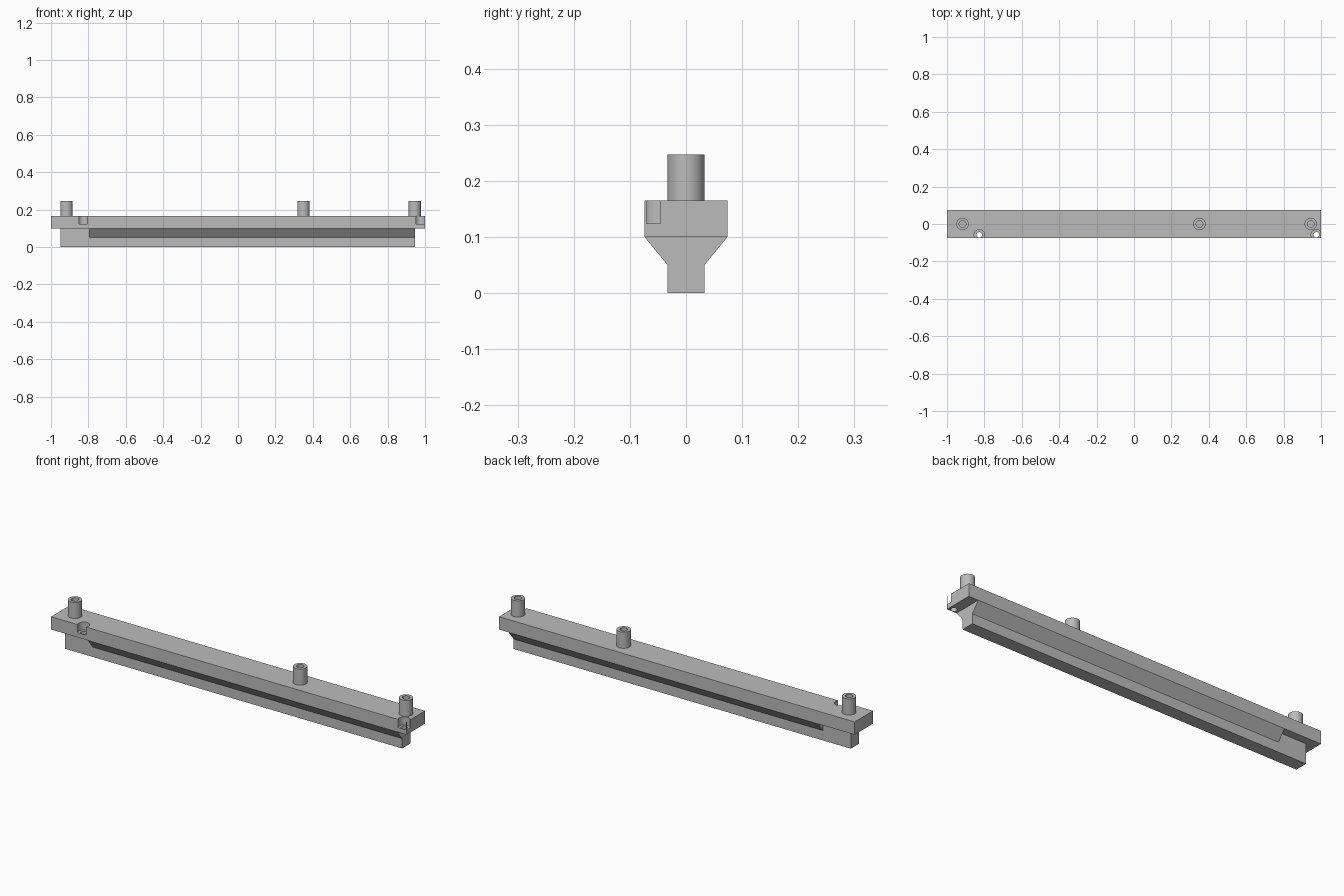
import bpy, bmesh, math

cube = bpy.data.objects.get("Cube")
if cube:
    bpy.data.objects.remove(cube, do_unlink=True)

grey = bpy.data.materials.new("plain grey")
grey.use_nodes = True
colour = (0.5, 0.5, 0.5, 1)
grey.diffuse_color = colour
grey.node_tree.nodes["Principled BSDF"].inputs["Base Color"].default_value = colour


def make_object(name, bm):
    bmesh.ops.recalc_face_normals(bm, faces=bm.faces)
    mesh = bpy.data.meshes.new(name)
    bm.to_mesh(mesh)
    bm.free()
    mesh.materials.append(grey)
    obj = bpy.data.objects.new(name, mesh)
    bpy.context.collection.objects.link(obj)
    return obj


def bar(name, x0, x1, z0, z1, half_low, half_high):
    """Straight bar along x with a symmetric four-sided section."""
    bm = bmesh.new()
    section = [(-half_low, z0), (half_low, z0), (half_high, z1), (-half_high, z1)]
    face = bm.faces.new([bm.verts.new((x0, y, z)) for y, z in section])
    ext = bmesh.ops.extrude_face_region(bm, geom=[face])
    moved = [v for v in ext["geom"] if isinstance(v, bmesh.types.BMVert)]
    bmesh.ops.translate(bm, vec=(x1 - x0, 0, 0), verts=moved)
    return make_object(name, bm)


def cylinder(name, x, y, z0, z1, radius):
    bm = bmesh.new()
    bmesh.ops.create_cone(bm, cap_ends=True, segments=32, radius1=radius,
                          radius2=radius, depth=z1 - z0)
    bmesh.ops.translate(bm, vec=(x, y, (z0 + z1) / 2), verts=bm.verts)
    return make_object(name, bm)


def combine(target, other, operation):
    """Apply a boolean and discard the helper."""
    mod = target.modifiers.new("Boolean", "BOOLEAN")
    mod.operation = operation
    mod.solver = "EXACT"
    mod.object = other
    activate(target)
    bpy.ops.object.modifier_apply(modifier=mod.name)
    bpy.data.objects.remove(other, do_unlink=True)


def activate(obj):
    bpy.ops.object.select_all(action="DESELECT")
    obj.select_set(True)
    bpy.context.view_layer.objects.active = obj


def smooth(obj):
    activate(obj)
    bpy.ops.object.shade_smooth_by_angle(angle=math.radians(30))


BAR_LOW, BAR_TOP, PEG_TOP = 0.1, 0.165, 0.247

# Lower rail with the flared shoulders that carry the top bar
rail = bar("lower_rail", -0.95, 0.946, 0, BAR_LOW, 0.033, 0.033)
combine(rail, bar("flare", -0.793, 0.946, 0.05, BAR_LOW, 0.033, 0.074), "UNION")

# Top bar with two counterbored screw holes along the front edge
top_bar = bar("top_bar", -1, 1, BAR_LOW, BAR_TOP, 0.074, 0.074)
for x in (-0.827, 0.975):
    combine(top_bar, cylinder("counterbore", x, -0.058, 0.124, 0.2, 0.028), "DIFFERENCE")
    combine(top_bar, cylinder("screw_hole", x, -0.058, 0.05, 0.2, 0.0148), "DIFFERENCE")
smooth(top_bar)

# Hollow locating pegs
for name, x in (("right_peg", -0.917), ("middle_peg", 0.35), ("left_peg", 0.945)):
    peg = cylinder(name, x, 0, BAR_TOP, PEG_TOP, 0.033)
    combine(peg, cylinder("bore", x, 0, BAR_TOP + 0.002, 0.3, 0.018), "DIFFERENCE")
    smooth(peg)
